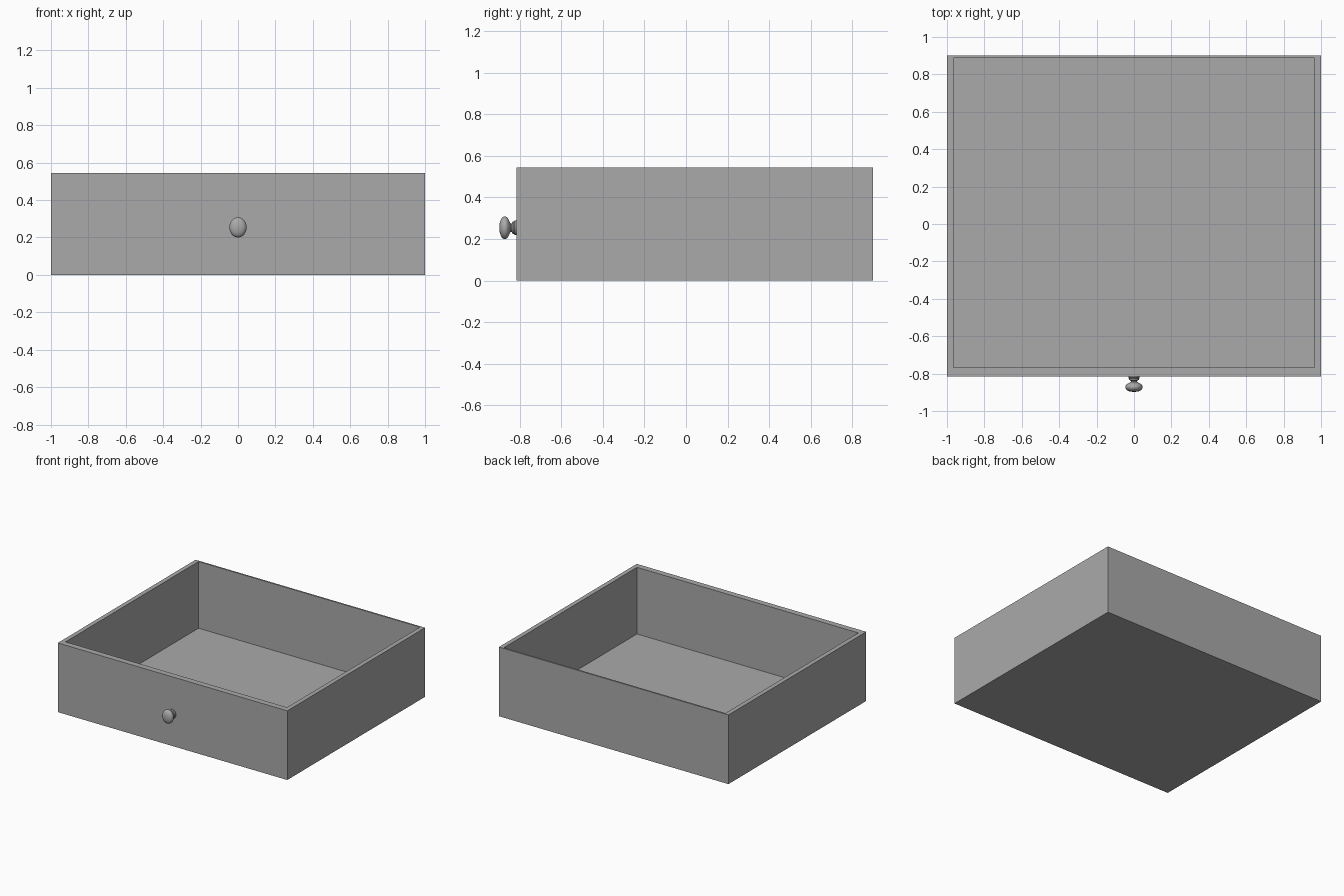
import bpy, bmesh, math
from mathutils import Matrix, Vector

cube = bpy.data.objects.get("Cube")
if cube:
    bpy.data.objects.remove(cube, do_unlink=True)


def make_material(name, color):
    mat = bpy.data.materials.new(name)
    mat.use_nodes = True
    mat.diffuse_color = color
    mat.node_tree.nodes["Principled BSDF"].inputs["Base Color"].default_value = color
    return mat


def add_object(name, bm, mat):
    bmesh.ops.recalc_face_normals(bm, faces=bm.faces)
    mesh = bpy.data.meshes.new(name)
    bm.to_mesh(mesh)
    bm.free()
    mesh.materials.append(mat)
    obj = bpy.data.objects.new(name, mesh)
    bpy.context.collection.objects.link(obj)
    return obj


grey = make_material("plain grey", (0.4, 0.4, 0.4, 1))

# Open drawer box: the top is inset to a rim, then pushed down to the floor
FRONT, BACK, HEIGHT, FLOOR = -0.815, 0.9, 0.545, 0.02
INNER_FRONT, INNER_BACK, INNER_X = -0.768, 0.887, 0.965
bm = bmesh.new()
bmesh.ops.create_cube(bm, size=1, matrix=Matrix.Translation((0, (FRONT + BACK) / 2, HEIGHT / 2))
                      @ Matrix.Diagonal((2, BACK - FRONT, HEIGHT, 1)))
bm.normal_update()
top = max(bm.faces, key=lambda f: f.normal.z)
bmesh.ops.inset_region(bm, faces=[top], thickness=0.01)
for v in top.verts:
    v.co.x = math.copysign(INNER_X, v.co.x)
    v.co.y = INNER_BACK if v.co.y > 0 else INNER_FRONT
well = bmesh.ops.extrude_face_region(bm, geom=[top])["geom"]
for v in (g for g in well if isinstance(g, bmesh.types.BMVert)):
    v.co.z = FLOOR
if top.is_valid:
    bmesh.ops.delete(bm, geom=[top], context='FACES_ONLY')
add_object("drawer_box", bm, grey)

# Turned knob: (radius, distance from the drawer front), slightly oval
profile = [(0.036, 0), (0.036, 0.007), (0.031, 0.012), (0.031, 0.018), (0.02, 0.024),
           (0.02, 0.029), (0.034, 0.036), (0.049, 0.044), (0.054, 0.052), (0.054, 0.06),
           (0.05, 0.068), (0.042, 0.075), (0.025, 0.081), (0, 0.083)]
bm = bmesh.new()
verts = [bm.verts.new((0, FRONT - d, 0.254 + r)) for r, d in profile]
edges = [bm.edges.new(pair) for pair in zip(verts, verts[1:])]
bmesh.ops.spin(bm, geom=verts + edges, cent=(0, FRONT, 0.254), axis=(0, 1, 0),
               angle=math.tau, steps=32)
bmesh.ops.remove_doubles(bm, verts=bm.verts, dist=0.0005)
bmesh.ops.scale(bm, vec=Vector((0.85, 1, 1)), verts=bm.verts)
knob = add_object("knob", bm, grey)
bpy.ops.object.select_all(action='DESELECT')
knob.select_set(True)
bpy.context.view_layer.objects.active = knob
bpy.ops.object.shade_smooth_by_angle(angle=math.radians(40))
